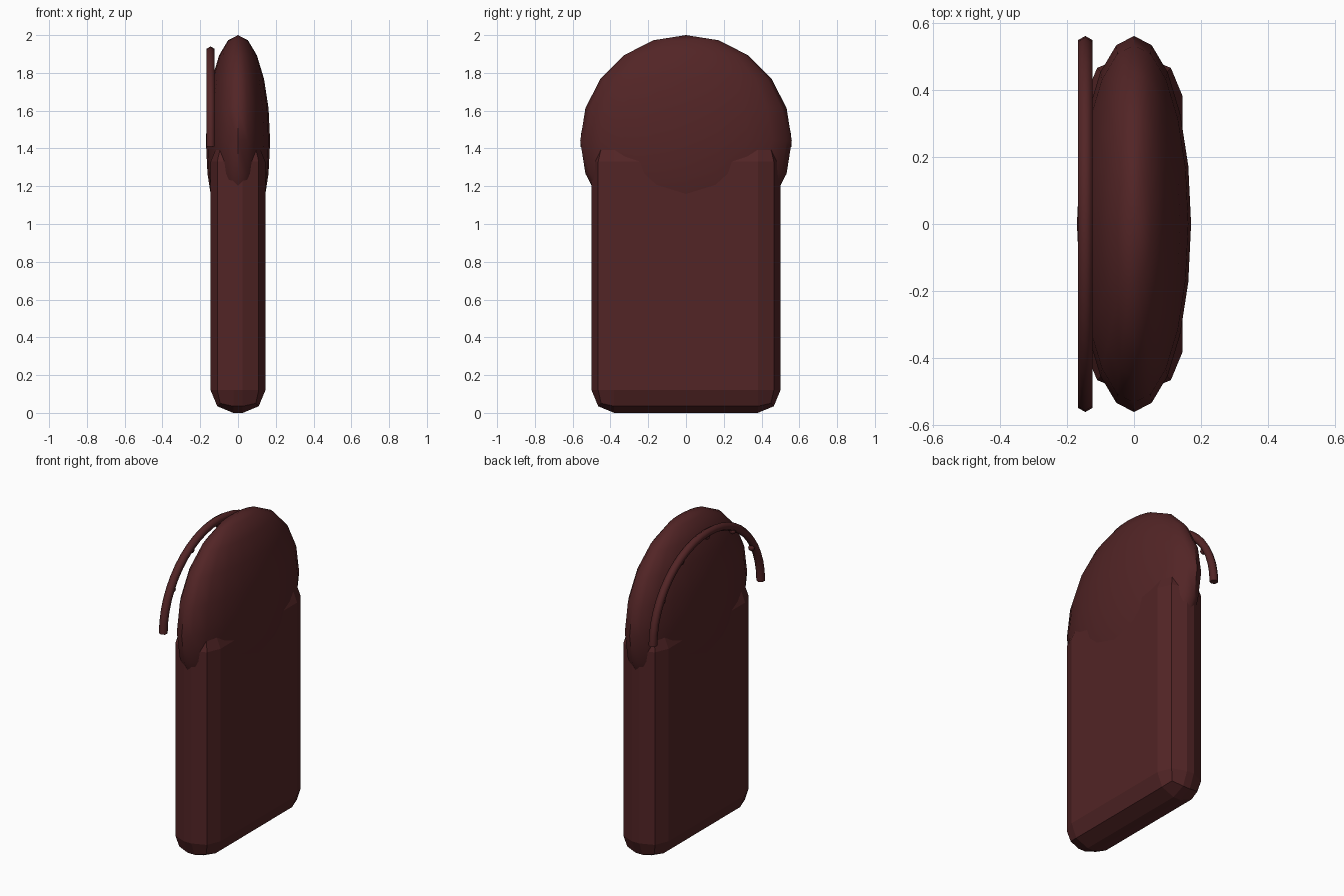
import bpy, bmesh
from math import sin, cos, pi, radians
from mathutils import Vector

cube = bpy.data.objects.get("Cube")
if cube:
    bpy.data.objects.remove(cube, do_unlink=True)

maroon = bpy.data.materials.new("dark maroon")
maroon.use_nodes = True
colour = (0.085, 0.018, 0.019, 1)
maroon.diffuse_color = colour
maroon.node_tree.nodes["Principled BSDF"].inputs["Base Color"].default_value = colour


def add_object(name, bm, smooth_angle=None):
    bmesh.ops.recalc_face_normals(bm, faces=bm.faces)
    mesh = bpy.data.meshes.new(name)
    bm.to_mesh(mesh)
    bm.free()
    mesh.materials.append(maroon)
    obj = bpy.data.objects.new(name, mesh)
    bpy.context.collection.objects.link(obj)
    if smooth_angle:
        bpy.ops.object.select_all(action='DESELECT')
        obj.select_set(True)
        bpy.context.view_layer.objects.active = obj
        bpy.ops.object.shade_smooth_by_angle(angle=radians(smooth_angle))
    return obj


# Slab body with chunky bevelled edges
bm = bmesh.new()
bmesh.ops.create_cube(bm, size=1)
bmesh.ops.scale(bm, vec=(0.29, 1.0, 1.45), verts=bm.verts)
bmesh.ops.translate(bm, vec=(0, 0, 0.725), verts=bm.verts)
bmesh.ops.bevel(bm, geom=bm.edges[:], offset=0.12, segments=2,
                profile=0.5, affect='EDGES')
add_object("body", bm)

# Flattened dome sunk into the top of the body
bm = bmesh.new()
bmesh.ops.create_uvsphere(bm, u_segments=20, v_segments=10, radius=1)
bmesh.ops.scale(bm, vec=(0.17, 0.56, 0.56), verts=bm.verts)
bmesh.ops.translate(bm, vec=(0, 0, 1.44), verts=bm.verts)
add_object("dome", bm, 50)

# Arched rail on the right side: hexagonal section swept over a half ellipse
RAIL_X, RAIL_Z, RY, RZ, TUBE = -0.145, 1.41, 0.535, 0.505, 0.025
STEPS, SIDES = 24, 6


def rail_point(angle, inset=0):
    return Vector((RAIL_X, (RY - inset) * cos(angle), RAIL_Z + (RZ - inset) * sin(angle)))


bm = bmesh.new()
rings = []
for i in range(STEPS + 1):
    a = pi * i / STEPS
    outward = Vector((0, cos(a), sin(a)))
    rings.append([bm.verts.new(rail_point(a) + TUBE * (
        outward * cos(2 * pi * k / SIDES) + Vector((sin(2 * pi * k / SIDES), 0, 0))))
        for k in range(SIDES)])
for r1, r2 in zip(rings, rings[1:]):
    for k in range(SIDES):
        n = (k + 1) % SIDES
        bm.faces.new((r1[k], r1[n], r2[n], r2[k]))
bm.faces.new(rings[0])
bm.faces.new(rings[-1])
add_object("side_rail", bm, 62)

# Small beads along the inner edge of the rail
for i in range(1, 6):
    bm = bmesh.new()
    bmesh.ops.create_uvsphere(bm, u_segments=8, v_segments=6, radius=0.02)
    bmesh.ops.translate(bm, vec=rail_point(pi * i / 6, 0.022), verts=bm.verts)
    add_object(f"rail_bead_{i}", bm, 60)
